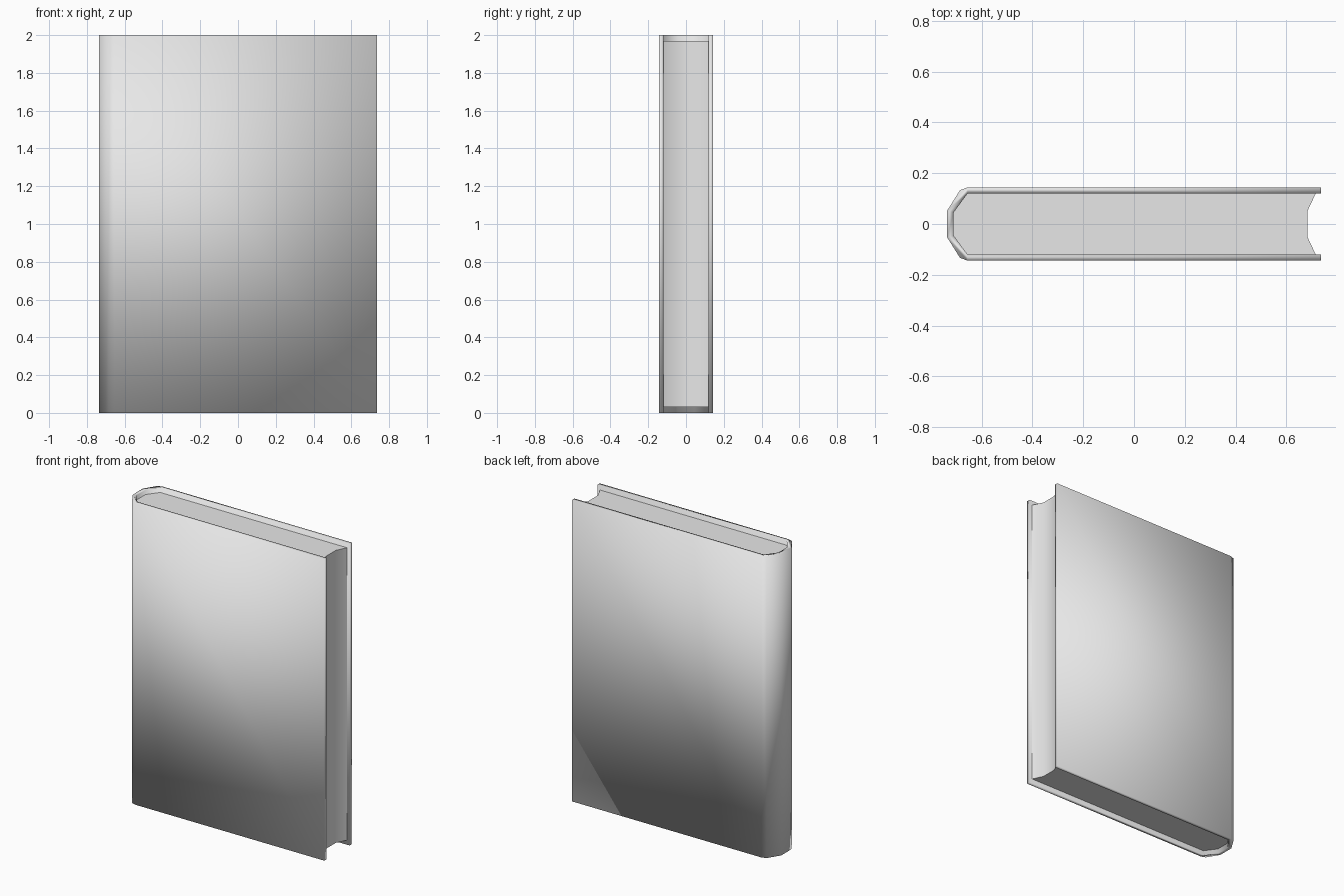
import bpy
import bmesh

cube = bpy.data.objects.get("Cube")
if cube:
    bpy.data.objects.remove(cube, do_unlink=True)

grey = bpy.data.materials.new("plain grey")
grey.use_nodes = True
grey.diffuse_color = (0.8, 0.8, 0.8, 1)
grey.node_tree.nodes["Principled BSDF"].inputs["Base Color"].default_value = (0.8, 0.8, 0.8, 1)


def mirrored(half):
    """Continue a half profile with its mirror image across y = 0."""
    return half + [(x, -y) for x, y in reversed(half)]


def extrude_profile(name, profile, bottom, top):
    """Raise a closed xy profile into an upright solid."""
    bm = bmesh.new()
    base = bm.faces.new([bm.verts.new((x, y, bottom)) for x, y in profile])
    raised = bmesh.ops.extrude_face_region(bm, geom=[base], use_keep_orig=True)
    verts = [g for g in raised["geom"] if isinstance(g, bmesh.types.BMVert)]
    bmesh.ops.translate(bm, verts=verts, vec=(0, 0, top - bottom))
    bmesh.ops.recalc_face_normals(bm, faces=bm.faces)
    mesh = bpy.data.meshes.new(name)
    bm.to_mesh(mesh)
    bm.free()
    mesh.materials.append(grey)
    obj = bpy.data.objects.new(name, mesh)
    bpy.context.collection.objects.link(obj)
    bpy.ops.object.select_all(action="DESELECT")
    obj.select_set(True)
    bpy.context.view_layer.objects.active = obj
    return obj


# Cover: two boards joined by a faceted spine, softly shaded all over
outer = mirrored([(0.735, -0.144), (-0.655, -0.144), (-0.685, -0.133), (-0.735, -0.053)])
inner = mirrored([(0.735, -0.12), (-0.655, -0.12), (-0.71, -0.045)])
extrude_profile("cover", outer + inner[::-1], 0, 2)
bpy.ops.object.shade_smooth()

# Page block: rounded at the spine, hollowed along the fore edge
pages = mirrored([(0.682, -0.05), (0.715, -0.12), (-0.655, -0.12), (-0.71, -0.045)])
extrude_profile("pages", pages, 0.03, 1.97)
bpy.ops.object.shade_smooth_by_angle(angle=0.7)
